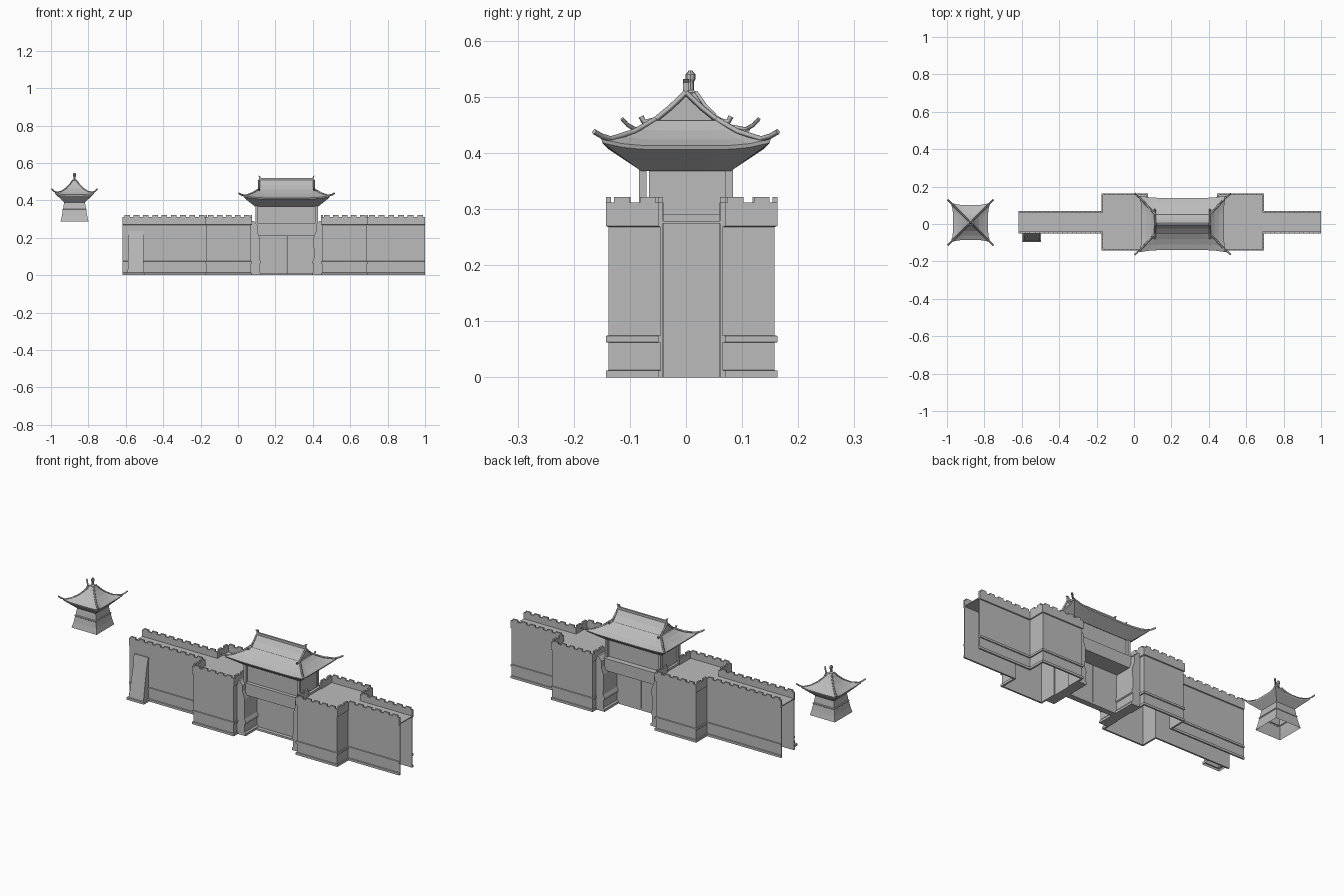
import bpy, bmesh
from mathutils import Vector

cube = bpy.data.objects.get("Cube")
if cube:
    bpy.data.objects.remove(cube, do_unlink=True)

stone = bpy.data.materials.new("grey_stone")
stone.use_nodes = True
GREY = (0.5, 0.5, 0.5, 1)
stone.diffuse_color = GREY
stone.node_tree.nodes["Principled BSDF"].inputs["Base Color"].default_value = GREY

GATE_X, MID_Y = 0.26, 0.01


def finish(name, bm):
    bmesh.ops.recalc_face_normals(bm, faces=bm.faces)
    mesh = bpy.data.meshes.new(name)
    bm.to_mesh(mesh)
    bm.free()
    mesh.materials.append(stone)
    obj = bpy.data.objects.new(name, mesh)
    bpy.context.collection.objects.link(obj)
    return obj


def add_box(bm, x0, x1, y0, y1, z0, z1):
    made = bmesh.ops.create_cube(bm, size=1)["verts"]
    for v in made:
        v.co = ((x0 + x1) / 2 + v.co.x * (x1 - x0),
                (y0 + y1) / 2 + v.co.y * (y1 - y0),
                (z0 + z1) / 2 + v.co.z * (z1 - z0))


def box(name, *size):
    bm = bmesh.new()
    add_box(bm, *size)
    return finish(name, bm)


def bridge(bm, a, b, closed=True):
    for i in range(len(a) if closed else len(a) - 1):
        j = (i + 1) % len(a)
        bm.faces.new((a[i], a[j], b[j], b[i]))


def extrude_y(name, profile, y0, y1):
    bm = bmesh.new()
    a, b = [[bm.verts.new((x, y, z)) for x, z in profile] for y in (y0, y1)]
    bridge(bm, a, b)
    bm.faces.new(a)
    bm.faces.new(b)
    return finish(name, bm)


def bar(name, points, radius):
    curve = bpy.data.curves.new(name, "CURVE")
    curve.dimensions = "3D"
    curve.bevel_depth = radius
    curve.bevel_resolution = 0
    curve.use_fill_caps = True
    spline = curve.splines.new("POLY")
    spline.points.add(len(points) - 1)
    for p, co in zip(spline.points, points):
        p.co = (*co, 1)
    curve.materials.append(stone)
    obj = bpy.data.objects.new(name, curve)
    bpy.context.collection.objects.link(obj)


# Wall section: (outward offset, height) with plinth, string course, parapet
SECTION = [(.005, 0), (.005, .012), (0, .013), (0, .062), (.005, .063),
           (.005, .074), (0, .075), (0, .268), (.005, .27), (.005, .312),
           (-.004, .312), (-.004, 0)]


def wall(name, path, back):
    flip = (lambda y: 2 * MID_Y - y) if back else (lambda y: y)
    pts = [Vector(p) for p in path]
    dirs = [(b - a).normalized() for a, b in zip(pts, pts[1:])]
    norms = [Vector((d.y, -d.x)) for d in dirs]
    bm = bmesh.new()
    rings = []
    for i, p in enumerate(pts):
        n = sum({tuple(k): k for k in norms[max(i - 1, 0):i + 1]}.values(), Vector((0, 0)))
        rings.append([bm.verts.new((p.x + n.x * d, flip(p.y + n.y * d), z)) for d, z in SECTION])
    for a, b in zip(rings, rings[1:]):
        bridge(bm, a, b)
    bm.faces.new(rings[0])
    bm.faces.new(rings[-1])
    # battlements along every straight run
    for a, b, d, n in zip(pts, pts[1:], dirs, norms):
        length = (b - a).length
        count = max(2, round(length / .052))
        step = length / count
        for k in range(count):
            c = a + d * step * (k + .5) + n * .0005
            h = d * step * .3 + n * .0045
            y0, y1 = sorted((flip(c.y - abs(h.y)), flip(c.y + abs(h.y))))
            add_box(bm, c.x - abs(h.x), c.x + abs(h.x), y0, y1, .308, .322)
    finish(name, bm)


WING, BASTION, INNER = -.045, -.138, -.04
left = [(-.617, WING), (-.17, WING), (-.17, BASTION), (.07, BASTION), (.07, INNER)]
right = [(.45, INNER), (.45, BASTION), (.69, BASTION), (.69, WING), (1, WING)]
for back in (False, True):
    side = "back" if back else "front"
    wall("right_" + side + "_wall", left, back)
    wall("left_" + side + "_wall", right, back)

# Walkways on top of the hollow walls
for name, x0, x1, y in (("right_wing_walkway", -.617, -.17, WING), ("right_bastion_walkway", -.17, .07, BASTION),
                        ("left_bastion_walkway", .45, .69, BASTION), ("left_wing_walkway", .69, 1, WING)):
    box(name, x0, x1, y, 2 * MID_Y - y, .274, .279)

# Gate piers with a moulded inner side, mirrored across the gate
pier = [(.07, 0), (.122, 0), (.122, .012), (.115, .02), (.115, .06), (.121, .064),
        (.121, .075), (.114, .09), (.116, .2), (.103, .235), (.103, .268),
        (.085, .29), (.07, .29)]
extrude_y("right_gate_pier", pier, -.108, .128)
extrude_y("left_gate_pier", [(2 * GATE_X - x, z) for x, z in pier], -.108, .128)

# Gate lintel, double door and threshold
box("gate_lintel", .08, .44, -.085, .1, .21, .275)
for s, name in ((-1, "right_door"), (1, "left_door")):
    x0, x1 = sorted((GATE_X + s * .001, GATE_X + s * .15))
    box(name, x0, x1, 0, .01, 0, .21)
box("threshold", .115, .405, -.02, .01, 0, .01)

# Leaning buttress on the right wing
bm = bmesh.new()
rings = []
for x0, x1, y, z in ((-.6, -.497, -.095, 0), (-.6, -.497, -.095, .012), (-.59, -.503, -.09, .014),
                     (-.588, -.504, -.08, .07), (-.585, -.505, -.06, .18), (-.588, -.502, -.05, .235)):
    rings.append([bm.verts.new(c) for c in ((x0, WING, z), (x0, y, z), (x1, y, z), (x1, WING, z))])
for a, b in zip(rings, rings[1:]):
    bridge(bm, a, b, closed=False)
bm.faces.new(rings[-1])
finish("leaning_buttress", bm)


def roof(name, cx, cy, levels, steps=10):
    """Rectangular rings of (half x, half y, z, corner lift), lofted together."""
    bm = bmesh.new()
    rings = []
    for hx, hy, z, lift in levels:
        ring = []
        for ax, ay, bx, by in ((-1, -1, 1, -1), (1, -1, 1, 1), (1, 1, -1, 1), (-1, 1, -1, -1)):
            for k in range(steps):
                t = k / steps
                u, v = ax + (bx - ax) * t, ay + (by - ay) * t
                c = abs(2 * t - 1) ** 5
                ring.append(bm.verts.new((cx + u * (hx + lift * c), cy + v * (hy + lift * c), z + lift * c)))
        rings.append(ring)
    for a, b in zip(rings, rings[1:]):
        bridge(bm, a, b)
    bm.faces.new(rings[-1])
    finish(name, bm)


def hips(name, cx, cy, path, radius):
    for sx in (-1, 1):
        for sy in (-1, 1):
            bar(name, [(cx + sx * x, cy + sy * y, z) for x, y, z in path], radius)


# Gate pavilion
box("pavilion_walls", .1, .42, -.066, .07, .275, .375)
for x in (.1, .42):
    for y in (-.077, .077):
        box("pavilion_column", x - .007, x + .007, y - .007, y + .007, .275, .375)
roof("pavilion_roof", GATE_X, 0, [
    (.17, .08, .368, 0), (.218, .137, .406, .012), (.22, .139, .413, .012),
    (.195, .11, .424, .006), (.17, .08, .44, .002), (.15, .053, .458, 0)])
gable = [(-.053, .456), (.053, .456), (.025, .482), (.006, .508), (-.006, .508), (-.025, .482)]
bm = bmesh.new()
ends = [[bm.verts.new((GATE_X + s * .142, y, z)) for y, z in gable] for s in (-1, 1)]
bridge(bm, *ends)
for e in ends:
    bm.faces.new(e)
finish("pavilion_gable", bm)
for s in (-1, 1):
    for t in (-1, 1):
        x = GATE_X + s * .147
        bar("barge_board", [(x, 0, .508), (x, t * .027, .482), (x, t * .055, .459), (x, t * .075, .455),
                            (x, t * .08, .465)], .005)
hips("pavilion_hip", GATE_X, 0, [(.148, .055, .46), (.185, .093, .438), (.222, .134, .425),
                                 (.242, .15, .43), (.256, .164, .438)], .005)
ridge = [(-.147, .508), (.147, .508), (.147, .526), (.153, .532), (.142, .53), (.138, .52),
         (-.138, .52), (-.142, .53), (-.153, .532), (-.147, .526)]
extrude_y("pavilion_ridge", [(GATE_X + x, z) for x, z in ridge], -.005, .005)

# Corner watchtower: flared body, open below, with a pyramid roof
TX, TY = -.874, .008
bm = bmesh.new()
rings = [[bm.verts.new((TX + a * h, TY + b * h, z)) for a, b in ((-1, -1), (1, -1), (1, 1), (-1, 1))]
         for h, z in ((.075, .286), (.068, .315), (.063, .345), (.065, .347), (.065, .352), (.061, .354), (.055, .395))]
for a, b in zip(rings, rings[1:]):
    bridge(bm, a, b)
finish("watchtower_body", bm)
roof("watchtower_roof", TX, TY, [
    (.055, .055, .388, 0), (.092, .092, .424, .012), (.094, .094, .43, .012),
    (.07, .07, .443, .005), (.045, .045, .462, .001), (.024, .024, .485, 0), (.01, .01, .507, 0)])
hips("watchtower_hip", TX, TY, [(.01, .01, .508), (.026, .026, .485), (.047, .047, .463), (.072, .072, .447),
                                (.098, .098, .442), (.112, .112, .45), (.122, .122, .461)], .004)

# Finial turned from a small profile
bm = bmesh.new()
rings = []
for r, z in ((.012, .502), (.012, .508), (.006, .512), (.006, .526), (.009, .532), (.009, .54), (.003, .547)):
    made = bmesh.ops.create_circle(bm, segments=8, radius=r)["verts"]
    for v in made:
        v.co += Vector((TX, TY, z))
    rings.append(made)
for a, b in zip(rings, rings[1:]):
    bridge(bm, a, b)
bm.faces.new(rings[-1])
finish("watchtower_finial", bm)
